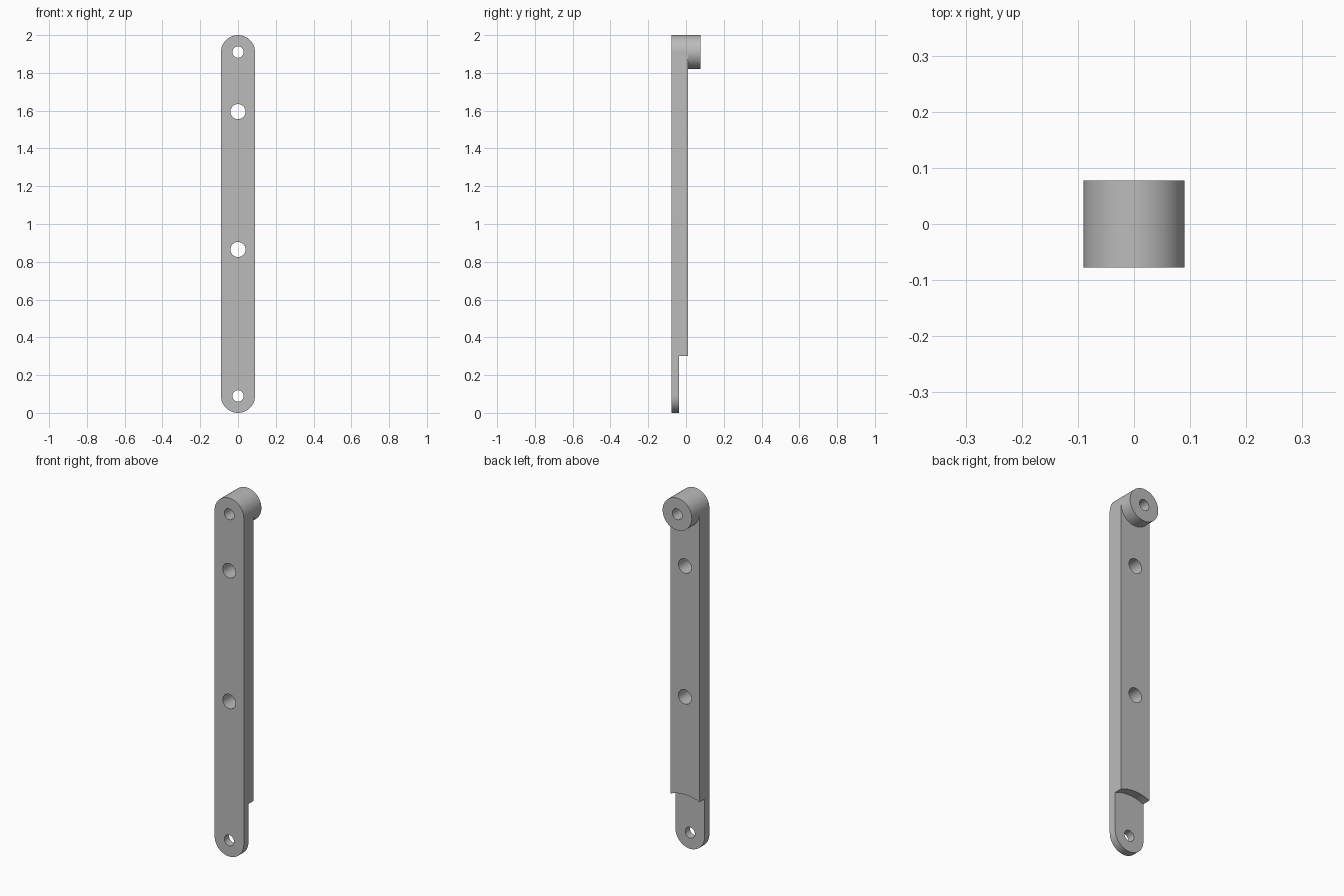
import bpy
import bmesh
from math import sin, cos, pi, radians

old = bpy.data.objects.get("Cube")
if old:
    bpy.data.objects.remove(old, do_unlink=True)

# Main dimensions
RADIUS = 0.09
FRONT, TAB_BACK, BAR_BACK, BOSS_BACK = -0.0775, -0.036, 0.01, 0.0775
LOW, HIGH = RADIUS, 2 - RADIUS
STEP_RADIUS = 0.23
PIN_HOLE, BOLT_HOLE = 0.03, 0.04
BOLT_HEIGHTS = (0.865, 1.595)

grey = bpy.data.materials.new("plain grey")
grey.use_nodes = True
grey.diffuse_color = (0.5, 0.5, 0.5, 1)
grey.node_tree.nodes["Principled BSDF"].inputs["Base Color"].default_value = (0.5, 0.5, 0.5, 1)


def arc(z, radius, start, end, steps):
    """Points of an arc in the XZ plane."""
    angles = [start + (end - start) * i / steps for i in range(steps + 1)]
    return [(radius * cos(a), z + radius * sin(a)) for a in angles]


def prism(name, outline, y0, y1):
    """Extrude an XZ outline from y0 to y1."""
    bm = bmesh.new()
    face = bm.faces.new([bm.verts.new((x, y0, z)) for x, z in outline])
    out = bmesh.ops.extrude_face_region(bm, geom=[face])
    moved = [v for v in out["geom"] if isinstance(v, bmesh.types.BMVert)]
    bmesh.ops.translate(bm, verts=moved, vec=(0, y1 - y0, 0))
    bmesh.ops.recalc_face_normals(bm, faces=bm.faces)
    mesh = bpy.data.meshes.new(name)
    bm.to_mesh(mesh)
    bm.free()
    mesh.materials.append(grey)
    obj = bpy.data.objects.new(name, mesh)
    bpy.context.collection.objects.link(obj)
    return obj


def disc(name, z, radius, y0, y1, steps=64):
    return prism(name, arc(z, radius, 0, 2 * pi, steps)[:-1], y0, y1)


def select(obj):
    bpy.ops.object.select_all(action="DESELECT")
    obj.select_set(True)
    bpy.context.view_layer.objects.active = obj


def cut(obj, cutter):
    """Subtract the cutter, then discard it."""
    cutter.hide_render = True
    mod = obj.modifiers.new("cut", "BOOLEAN")
    mod.operation = "DIFFERENCE"
    mod.solver = "EXACT"
    mod.object = cutter
    select(obj)
    bpy.ops.object.modifier_apply(modifier=mod.name)
    bpy.data.objects.remove(cutter, do_unlink=True)


# Round-ended bar
outline = arc(HIGH, RADIUS, 0, pi, 32) + arc(LOW, RADIUS, pi, 2 * pi, 32)
bar = prism("bar", outline, FRONT, BAR_BACK)

# Curved step that thins the lower end into a tab
cut(bar, disc("step_cutter", LOW, STEP_RADIUS, TAB_BACK, 0.2, 128))

# Round boss behind the upper end
boss = disc("pivot_boss", HIGH, RADIUS, BAR_BACK, BOSS_BACK)

# Pin holes at the ends, larger bolt holes between
holes = [(LOW, PIN_HOLE), (HIGH, PIN_HOLE)] + [(z, BOLT_HOLE) for z in BOLT_HEIGHTS]
for z, radius in holes:
    cut(bar, disc("hole_cutter", z, radius, -0.3, 0.3, 48))
cut(boss, disc("hole_cutter", HIGH, PIN_HOLE, -0.3, 0.3, 48))

for obj in (bar, boss):
    select(obj)
    bpy.ops.object.shade_smooth_by_angle(angle=radians(30))
